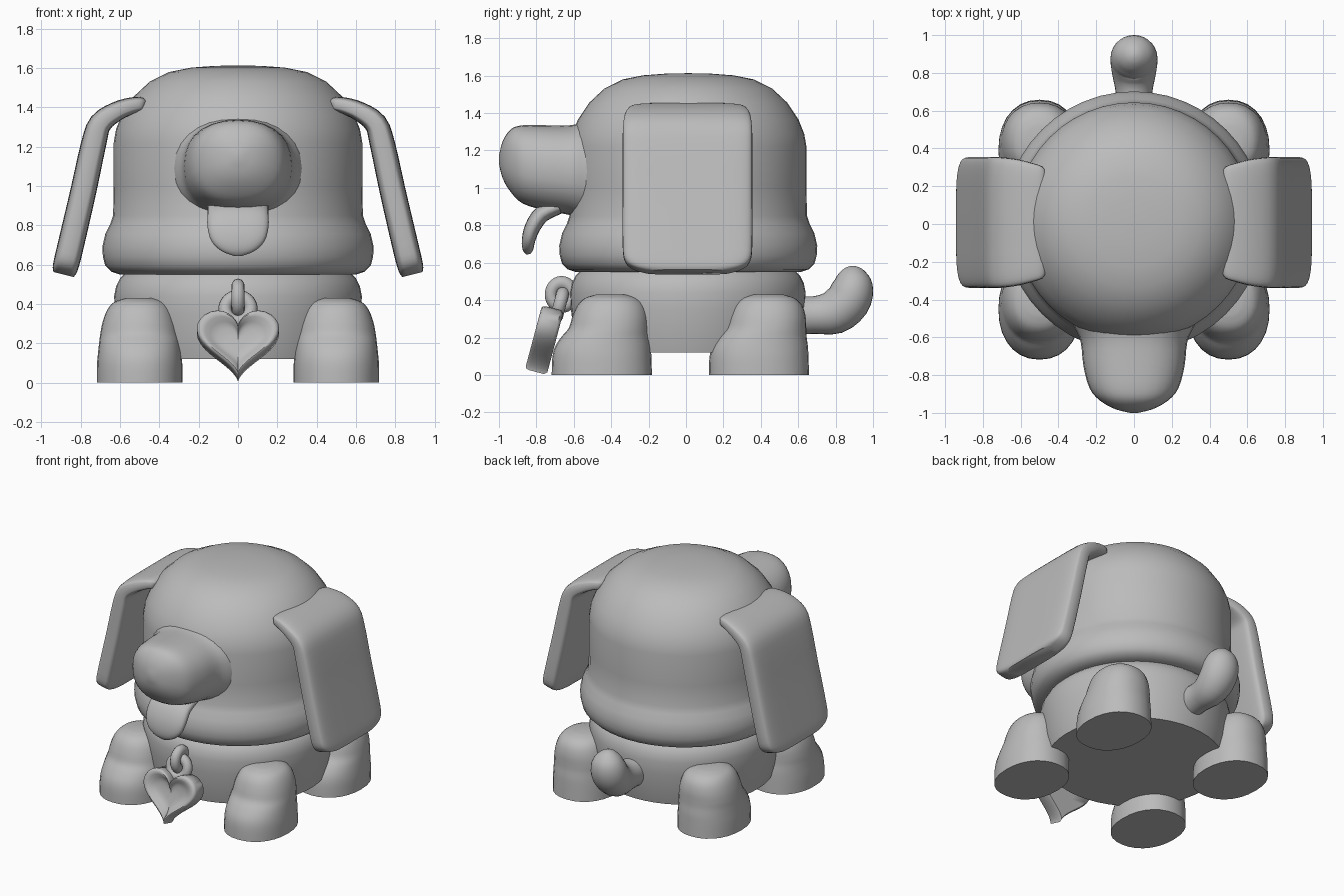
import bpy, math
from mathutils import Vector, Matrix

if "Cube" in bpy.data.objects:
    bpy.data.objects.remove(bpy.data.objects["Cube"])

grey = bpy.data.materials.new("soft grey")
grey.diffuse_color = (0.5, 0.5, 0.5, 1)
grey.use_nodes = True
grey.node_tree.nodes["Principled BSDF"].inputs["Base Color"].default_value = grey.diffuse_color


def finish(ob, angle=40):
    ob.data.materials.append(grey)
    bpy.ops.object.select_all(action='DESELECT')
    ob.select_set(True)
    bpy.context.view_layer.objects.active = ob
    bpy.ops.object.shade_smooth_by_angle(angle=math.radians(angle))
    return ob


def loft(name, rings, matrix=None, angle=40):
    """Skin closed rings of equal point count and cap both ends."""
    n = len(rings[0])
    verts = [p for r in rings for p in r]
    faces = [(i * n + j, i * n + (j + 1) % n, (i + 1) * n + (j + 1) % n, (i + 1) * n + j)
             for i in range(len(rings) - 1) for j in range(n)]
    faces += [tuple(reversed(range(n))), tuple(range(len(verts) - n, len(verts)))]
    me = bpy.data.meshes.new(name)
    me.from_pydata(verts, [], faces)
    if matrix:
        me.transform(matrix)
    ob = bpy.data.objects.new(name, me)
    bpy.context.collection.objects.link(ob)
    bpy.context.view_layer.objects.active = ob
    ob.select_set(True)
    bpy.ops.object.mode_set(mode='EDIT')
    bpy.ops.mesh.select_all(action='SELECT')
    bpy.ops.mesh.normals_make_consistent(inside=False)
    bpy.ops.object.mode_set(mode='OBJECT')
    ob.select_set(False)
    return finish(ob, angle)


def lathe(name, profile, y=0.0, n=48):
    return loft(name, [[(r * math.cos(2 * math.pi * k / n), y + r * math.sin(2 * math.pi * k / n), z)
                        for k in range(n)] for r, z in profile])


def sweep(name, sections, power=2.0, normal=None, matrix=None, sub=3, n=28, angle=40):
    """Sections are (y, z, half width in x, half thickness), joined by a smooth spline."""
    s = [Vector(p) for p in sections]
    pts = []
    for i in range(len(s) - 1):
        p0, p1, p2, p3 = s[max(i - 1, 0)], s[i], s[i + 1], s[min(i + 2, len(s) - 1)]
        for k in range(sub):
            t = k / sub
            pts.append(0.5 * (2 * p1 + (p2 - p0) * t + (2 * p0 - 5 * p1 + 4 * p2 - p3) * t * t
                              + (3 * p1 - p0 - 3 * p2 + p3) * t ** 3))
    pts.append(s[-1])
    rings = []
    for i, p in enumerate(pts):
        d = pts[min(i + 1, len(pts) - 1)] - pts[max(i - 1, 0)]
        nv = Vector(normal) if normal else Vector((0, -d[1], d[0])).normalized()
        ring = []
        for k in range(n):
            a = 2 * math.pi * k / n
            c, q = math.cos(a), math.sin(a)
            u = math.copysign(abs(c) ** (2 / power), c) * p[2]
            v = math.copysign(abs(q) ** (2 / power), q) * p[3]
            ring.append((u, p[0] + nv.y * v, p[1] + nv.z * v))
        rings.append(ring)
    return loft(name, rings, matrix, angle)


# Domed head with a rolled lower lip
lathe("head", [(0.02, 1.613), (0.12, 1.611), (0.24, 1.602), (0.35, 1.58), (0.45, 1.53), (0.53, 1.455),
               (0.59, 1.365), (0.62, 1.29), (0.632, 1.22), (0.632, 1.0), (0.635, 0.85), (0.65, 0.805),
               (0.675, 0.755), (0.69, 0.69), (0.687, 0.64), (0.675, 0.595), (0.645, 0.565),
               (0.60, 0.55), (0.02, 0.55)], y=0.012)

# Squat body
lathe("body", [(0.02, 0.12), (0.30, 0.12), (0.585, 0.12), (0.61, 0.22), (0.625, 0.35), (0.63, 0.44),
               (0.62, 0.49), (0.60, 0.53), (0.57, 0.56), (0.02, 0.56)], y=0.01)

# Muzzle
sweep("muzzle", [(-1.0, 1.15, 0.02, 0.02), (-0.98, 1.15, 0.10, 0.10), (-0.935, 1.145, 0.18, 0.17),
                 (-0.87, 1.125, 0.235, 0.21), (-0.75, 1.107, 0.268, 0.228), (-0.62, 1.095, 0.283, 0.24),
                 (-0.54, 1.09, 0.32, 0.262), (-0.45, 1.09, 0.36, 0.28)],
      power=2.35, normal=(0, 0, 1))

# Tongue
sweep("tongue", [(-0.68, 0.90, 0.155, 0.04), (-0.77, 0.86, 0.155, 0.045), (-0.82, 0.79, 0.155, 0.042),
                 (-0.842, 0.72, 0.135, 0.036), (-0.845, 0.67, 0.085, 0.028), (-0.843, 0.645, 0.02, 0.012)],
      power=2.6)

# Floppy ears: drawn in the side plane, turned outward and mirrored
ear = [(0.47, 1.412, 0.26, 0.012), (0.485, 1.416, 0.295, 0.035), (0.54, 1.408, 0.315, 0.043),
       (0.62, 1.378, 0.335, 0.05), (0.70, 1.318, 0.345, 0.058), (0.735, 1.21, 0.347, 0.064),
       (0.785, 0.98, 0.347, 0.066), (0.85, 0.70, 0.347, 0.067), (0.872, 0.61, 0.335, 0.066),
       (0.882, 0.57, 0.29, 0.062), (0.887, 0.55, 0.22, 0.052)]
for side, label in ((-1, "right"), (1, "left")):
    turn = Matrix.Scale(side, 4, (1, 0, 0)) @ Matrix.Rotation(-math.pi / 2, 4, 'Z')
    sweep(label + "_ear", ear, power=5, matrix=Matrix.Translation((0, 0.008, 0)) @ turn, n=40)

# Four stubby legs with the toes bulging forward
leg = [(0.0, 0.0, 0.218, 0.268), (0.0, 0.09, 0.217, 0.265), (0.006, 0.15, 0.212, 0.256),
       (0.02, 0.205, 0.206, 0.235), (0.038, 0.25, 0.200, 0.215), (0.046, 0.31, 0.188, 0.204),
       (0.05, 0.37, 0.165, 0.182), (0.05, 0.41, 0.130, 0.142), (0.05, 0.43, 0.07, 0.08)]
for x, sx in ((-0.50, "right"), (0.50, "left")):
    for y, sy in ((-0.45, "front"), (0.39, "rear")):
        sweep(f"{sy}_{sx}_leg", leg, power=2.2, normal=(0, 1, 0),
              matrix=Matrix.Translation((x, y, 0)))

# Upturned tail
sweep("tail", [(0.55, 0.32, 0.10, 0.11), (0.68, 0.32, 0.095, 0.10), (0.79, 0.335, 0.115, 0.118),
               (0.865, 0.395, 0.125, 0.12), (0.89, 0.47, 0.118, 0.112), (0.892, 0.53, 0.09, 0.085),
               (0.892, 0.57, 0.045, 0.045), (0.892, 0.583, 0.01, 0.01)])

# Heart tag with a dished front
heart = []
for k in range(48):
    t = 2 * math.pi * k / 48
    heart.append((16 * math.sin(t) ** 3 * 0.0131,
                  (13 * math.cos(t) - 5 * math.cos(2 * t) - 2 * math.cos(3 * t) - math.cos(4 * t) + 2.5) * 0.0122))
steps = [(0.3, 0.06), (0.92, 0.06), (1, 0.045), (1, -0.04), (0.97, -0.055), (0.9, -0.06),
         (0.8, -0.055), (0.68, -0.035), (0.5, -0.022), (0.25, -0.018)]
loft("heart_tag", [[(x * f, d, z * f) for x, z in heart] for f, d in steps],
     Matrix.Translation((0, -0.757, 0.187)) @ Matrix.Rotation(-0.26, 4, 'X'), angle=50)

# Two linked rings holding the tag
for name, loc, rot, scale, major in (
        ("collar_ring", (0, -0.665, 0.43), (0, math.pi / 2, 0), (1.1, 1, 1), 0.056),
        ("tag_ring", (0, -0.675, 0.375), (math.pi / 2 - 0.26, 0, 0), (1, 1, 1), 0.066)):
    bpy.ops.mesh.primitive_torus_add(major_radius=major, minor_radius=0.034, major_segments=28,
                                     minor_segments=12, location=loc, rotation=rot)
    ring = bpy.context.object
    ring.name = name
    ring.scale = scale
    finish(ring, 60)
